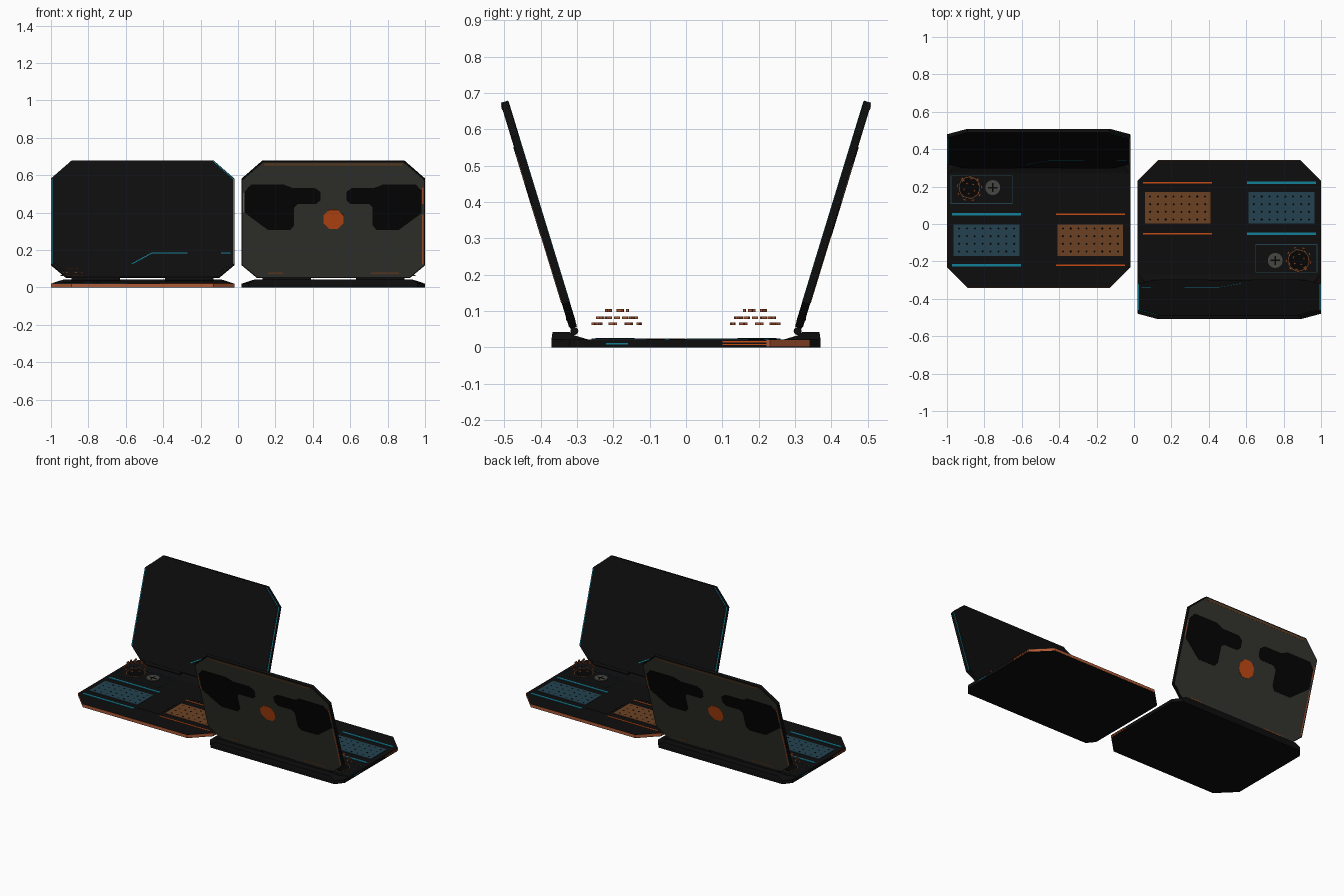
import bpy, bmesh, math
from mathutils import Matrix, Vector

if "Cube" in bpy.data.objects:
    bpy.data.objects.remove(bpy.data.objects["Cube"])

def material(name, rgb):
    m = bpy.data.materials.new(name)
    m.diffuse_color = (*rgb, 1)
    m.use_nodes = True
    m.node_tree.nodes["Principled BSDF"].inputs["Base Color"].default_value = m.diffuse_color
    return m

BLACK = material("body_black", (.0042, .0042, .0042))
DEEP = material("deep_black", (.0016, .0016, .0016))
GREY = material("back_grey", (.036, .036, .029))
DISC = material("disc_grey", (.062, .062, .055))
ORANGE = material("bright_orange", (.56, .072, .007))
RUST = material("edge_orange", (.42, .10, .035))
BROWN = material("dim_orange", (.145, .053, .017))
TEAL = material("bright_teal", (.006, .21, .31))
SLATE = material("dim_teal", (.016, .053, .077))

def finish(name, bm, mat, xf):
    bmesh.ops.recalc_face_normals(bm, faces=bm.faces[:])
    me = bpy.data.meshes.new(name)
    bm.to_mesh(me)
    bm.free()
    me.materials.append(mat)
    ob = bpy.data.objects.new(name, me)
    ob.matrix_world = xf
    bpy.context.collection.objects.link(ob)
    return ob

def plates(name, polys, z0, z1, mat, xf):
    """Extrude flat outlines between two heights."""
    bm = bmesh.new()
    for pts in polys:
        lo = [bm.verts.new((x, y, z0)) for x, y in pts]
        hi = [bm.verts.new((x, y, z1)) for x, y in pts]
        bm.faces.new(lo[::-1])
        bm.faces.new(hi)
        n = len(pts)
        for i in range(n):
            j = (i + 1) % n
            bm.faces.new((lo[i], lo[j], hi[j], hi[i]))
    return finish(name, bm, mat, xf)

def rect(x0, x1, y0, y1):
    return [(x0, y0), (x1, y0), (x1, y1), (x0, y1)]

def strip(p, q, w):
    p, q = Vector(p), Vector(q)
    d = (q - p).normalized() * w / 2
    n = Vector((-d.y, d.x))
    return [tuple(p - n), tuple(q - n), tuple(q + n), tuple(p + n)]

def ngon(x, y, r, n, a0=0):
    return [(x + r * math.cos(a0 + math.tau * i / n), y + r * math.sin(a0 + math.tau * i / n)) for i in range(n)]

def both(half):
    """Complete an outline from its right half."""
    return half + [(-x, y) for x, y in half[::-1]]

BASE = both([(.38, -.34), (.49, -.23), (.49, .32), (.45, .37)])
LID = both([(.41, .015), (.49, .085), (.49, .565), (.38, .665)])
SCREEN = both([(.40, .03), (.475, .095), (.475, .555), (.37, .652)])
BACK = both([(.407, .02), (.485, .088), (.485, .562), (.377, .66)])
GRIP = [(.07, .495), (.10, .518), (.22, .518), (.27, .538), (.44, .538), (.472, .50),
        (.472, .378), (.35, .284), (.23, .284), (.21, .31), (.21, .41), (.19, .43), (.09, .43), (.07, .45)]

def laptop(tag, root):
    def P(name, polys, z0, z1, mat, xf=root):
        return plates(name + tag, polys, z0, z1, mat, xf)

    # base slab
    P("base", [BASE], 0, .022, BLACK)
    # raised rear block, tapered at the ends
    bm = bmesh.new()
    prof = [(.27, .022, .485), (.31, .034, .45), (.32, .043, .42), (.367, .043, .42), (.37, .022, .45)]
    ends = [[bm.verts.new((s * w, y, z)) for y, z, w in prof] for s in (-1, 1)]
    for e in ends:
        bm.faces.new(e)
    for i in range(5):
        j = (i + 1) % 5
        bm.faces.new((ends[0][i], ends[0][j], ends[1][j], ends[1][i]))
    finish("rear_block" + tag, bm, BLACK, root)
    # glowing front edge and side lines
    P("front_edge", [both([(.38, -.3415), (.491, -.2305), (.491, -.222)])], .003, .0205, RUST)
    for z in (.007, .014):
        P("side_line", [rect(s * .489, s * .491, -.23, -.10) for s in (-1, 1)], z, z + .003, ORANGE)
    P("side_light", [rect(-.491, -.489, .16, .22)], .008, .012, TEAL)
    # centre deck plate
    P("deck_plate", [[(-.08, -.2), (.08, -.2), (.08, -.03), (.13, .08), (.42, .08), (.46, .12),
                      (.46, .25), (-.08, .25)]], .02, .0235, BLACK)
    # glowing key panels with dark gaps, and light bars above and below
    for side, x0, panel, bar, w in (("left", -.455, SLATE, TEAL, .014), ("right", .10, BROWN, ORANGE, .009)):
        P(side + "_panel", [rect(x0, x0 + .352, -.17, -.002)], .02, .0245, panel)
        dots = [ngon(x0 + .03 + i * .042, -.147 + j * .041, .007, 4) for i in range(8) for j in range(4)]
        P(side + "_panel_gaps", dots, .022, .025, DEEP)
        P(side + "_light_bars", [rect(x0 - .008, x0 + .362, y - w / 2, y + w / 2) for y in (.052, -.221)],
          .02, .0245, bar)
    # projector bay: thin frame, lens and disc
    P("bay_frame", [rect(-.47, -.14, .108, .111), rect(-.47, -.14, .257, .26),
                    rect(-.47, -.467, .108, .26), rect(-.143, -.14, .108, .26)], .02, .024, SLATE)
    P("lens_rim", [ngon(-.37, .195, .058, 20)], .02, .0245, BROWN)
    P("lens", [ngon(-.37, .195, .054, 20)], .02, .0255, DEEP)
    P("dial", [ngon(-.245, .195, .04, 20)], .02, .025, DISC)
    P("dial_marks", [rect(-.249, -.241, .17, .22), rect(-.27, -.22, .191, .199)], .022, .026, DEEP)
    # floating projected dome made of short arc pieces
    for k, (r, z, n) in enumerate(((.066, .061, 9), (.054, .078, 7), (.030, .098, 5))):
        ring = ngon(-.37, .19, r, n * 3, .3 * k)
        P("projection_ring", [strip(ring[i], ring[i + 1], .008) for i in range(0, n * 3 - 1, 3)], z, z + .007, RUST)

    # lid frame: y runs up the lid, z points out of the screen
    lid = root @ Matrix.Translation((0, .305, .04)) @ Matrix.Rotation(math.radians(73), 4, 'X')
    P("lid", [LID], -.010, .010, BLACK, lid)
    P("screen", [SCREEN], .008, .0108, BLACK, lid)
    P("lid_back", [BACK], -.0115, -.008, GREY, lid)
    # hinge barrels
    for s in (-1, 1):
        bm = bmesh.new()
        bmesh.ops.create_cone(bm, cap_ends=True, segments=12, radius1=.011, radius2=.011, depth=.26)
        finish("hinge" + tag, bm, BLACK,
               root @ Matrix.Translation((s * .25, .307, .045)) @ Matrix.Rotation(math.pi / 2, 4, 'Y'))
    # lights on the screen side
    P("screen_lights", [rect(-.489, -.483, .085, .565), rect(.483, .489, .085, .565),
                        strip((.378, .66), (.485, .562), .004),
                        strip((-.06, .085), (.05, .148), .005), strip((.05, .148), (.24, .148), .005),
                        strip((.42, .148), (.47, .148), .005)], .008, .0113, TEAL, lid)
    # markings on the back
    P("back_grips", [GRIP, [(-x, y) for x, y in GRIP]], -.0135, -.01, DEEP, lid)
    P("back_badge", [ngon(0, .343, .058, 8, math.pi / 8)], -.0135, -.01, ORANGE, lid)
    P("back_side_lights", [rect(-.481, -.474, .09, .37), rect(-.481, -.474, .43, .52),
                           rect(.478, .484, .38, .49)], -.0128, -.01, RUST, lid)
    P("back_trim", [rect(-.37, .37, .645, .655), rect(.27, .35, .038, .046),
                    rect(-.35, -.20, .038, .046)], -.0128, -.01, BROWN, lid)

# two identical units facing opposite ways
place = Matrix.Translation((-.51, 0, 0))
laptop("_front", place)
laptop("_rear", Matrix.Rotation(math.pi, 4, 'Z') @ place)
